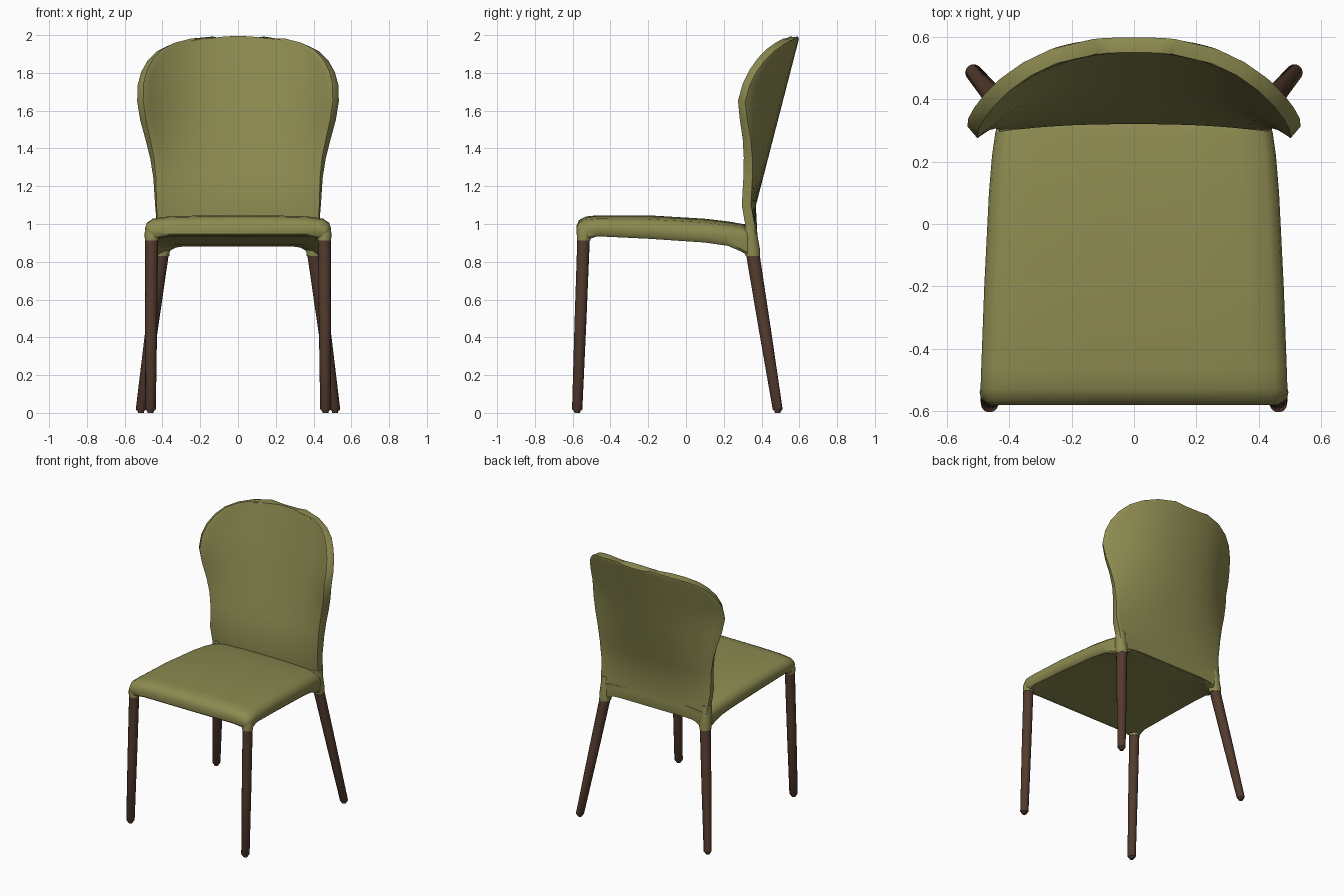
import bpy, bmesh, math
from mathutils import Vector

if "Cube" in bpy.data.objects:
    bpy.data.objects.remove(bpy.data.objects["Cube"])


def material(name, color):
    m = bpy.data.materials.new(name)
    m.diffuse_color = (*color, 1)
    m.use_nodes = True
    m.node_tree.nodes["Principled BSDF"].inputs["Base Color"].default_value = m.diffuse_color
    return m


GREEN = material("olive upholstery", (0.262, 0.254, 0.080))
BROWN = material("dark walnut", (0.085, 0.043, 0.027))


def loft(name, rings, mat, closed=True, smooth=False):
    """Skin a list of point rings; closed rings get end caps."""
    bm = bmesh.new()
    vs = [[bm.verts.new(p) for p in r] for r in rings]
    n = len(rings[0])
    for a, b in zip(vs, vs[1:]):
        for i in range(n if closed else n - 1):
            j = (i + 1) % n
            bm.faces.new((a[i], a[j], b[j], b[i]))
    if closed:
        bm.faces.new(vs[0])
        bm.faces.new(vs[-1])
    bmesh.ops.recalc_face_normals(bm, faces=bm.faces)
    me = bpy.data.meshes.new(name)
    bm.to_mesh(me)
    bm.free()
    me.materials.append(mat)
    ob = bpy.data.objects.new(name, me)
    bpy.context.collection.objects.link(ob)
    if smooth:
        bpy.ops.object.select_all(action='DESELECT')
        ob.select_set(True)
        bpy.context.view_layer.objects.active = ob
        bpy.ops.object.shade_smooth_by_angle(angle=math.radians(40))
    return ob


def circle(c, r, n=14):
    return [(c[0] + r * math.cos(2 * math.pi * i / n),
             c[1] + r * math.sin(2 * math.pi * i / n), c[2]) for i in range(n)]


# Seat: rounded cross-section (u across, v up) swept front to back
half = [(0, 1), (.4, .99), (.75, .95), (.92, .84), (.985, .64), (1, .4),
        (.99, .12), (.96, 0), (.86, 0), (.76, 0), (.4, 0), (0, 0)]
section = half + [(-u, v) for u, v in reversed(half[1:-1])]
# y, half width, top z, bottom z, corner drop towards the legs
stations = [(-.58, .462, .990, .948, 0), (-.567, .480, 1.02, .937, .012),
            (-.53, .492, 1.040, .935, .02), (-.47, .490, 1.046, .935, 0),
            (-.20, .480, 1.046, .922, 0), (.10, .465, 1.028, .902, 0),
            (.22, .455, 1.014, .890, .005), (.29, .445, 1.002, .885, .03),
            (.33, .436, .995, .882, .05), (.375, .42, .97, .882, .05)]
seat_rings = []
for y, w, zt, zb, drop in stations:
    ring = []
    for u, v in section:
        d = drop * min(1, max(0, (abs(u) - .76) / .2)) if v < .2 else 0
        ring.append((u * w, y, zb + (zt - zb) * v - d))
    seat_rings.append(ring)
loft("seat", seat_rings, GREEN, smooth=True)

# Backrest: curved, reclined shell built from rows of (z, half width, curl)
rows = [(.885, .415, 0), (.95, .425, .05), (1.1, .435, .2), (1.25, .442, .43),
        (1.35, .455, .58), (1.45, .478, .72), (1.55, .503, .87),
        (1.65, .518, 1), (1.74, .516, 1), (1.81, .497, 1), (1.87, .464, 1),
        (1.92, .415, 1), (1.955, .345, 1), (1.977, .26, 1), (1.988, .13, 1)]
COLS = 16
back_rows = []
for k, (z, w, curl) in enumerate(rows):
    yc = .345 + .258 * (z - 1.1) if z > 1.1 else .345 + .05 * (1.1 - z)
    row = []
    for i in range(COLS + 1):
        u = math.sin((2 * i / COLS - 1) * math.pi / 2) * .5 + (2 * i / COLS - 1) * .5
        drop = .045 * abs(u) ** 8 if k == 0 else 0
        row.append((u * w, yc - curl * abs(u * w) ** 2.5, z - drop))
    back_rows.append(row)
back = loft("backrest", back_rows, GREEN, closed=False, smooth=True)
sol = back.modifiers.new("thickness", 'SOLIDIFY')
sol.thickness = .05
sol.offset = 0
bev = back.modifiers.new("soft rim", 'BEVEL')
bev.width = .016
bev.segments = 2
bev.limit_method = 'ANGLE'
bev.angle_limit = math.radians(50)

# Legs, feet and upholstered leg sockets, mirrored left and right
legs = {  # top centre, bottom centre, top radius, bottom radius, socket rings
    "front": ((.457, -.542, .93), (.463, -.576, .02), .034, .028,
              [(.457, -.542, .912, .036), (.457, -.54, .95, .038),
               (.452, -.535, .985, .034)]),
    "rear": ((.402, .352, .85), (.514, .485, .02), .037, .027,
             [(.403, .354, .83, .040), (.402, .350, .87, .042),
              (.402, .343, .93, .038), (.402, .34, 1.0, .032)]),
}
for side, s in (("left", -1), ("right", 1)):
    for name, (top, bot, rt, rb, socket) in legs.items():
        t = Vector((top[0] * s, top[1], top[2]))
        b = Vector((bot[0] * s, bot[1], bot[2]))
        loft(f"{name}_leg_{side}",
             [circle(b - Vector((0, 0, .008)), rb * .8), circle(b, rb),
              circle(b.lerp(t, .5), (rt + rb) / 2 + .001), circle(t, rt)],
             BROWN, smooth=True)
        loft(f"{name}_foot_{side}",
             [circle((b.x, b.y, 0), .015), circle((b.x, b.y, .014), .019)], BROWN)
        loft(f"{name}_leg_socket_{side}",
             [circle((x * s, y, z), r) for x, y, z, r in socket],
             GREEN, smooth=True)
